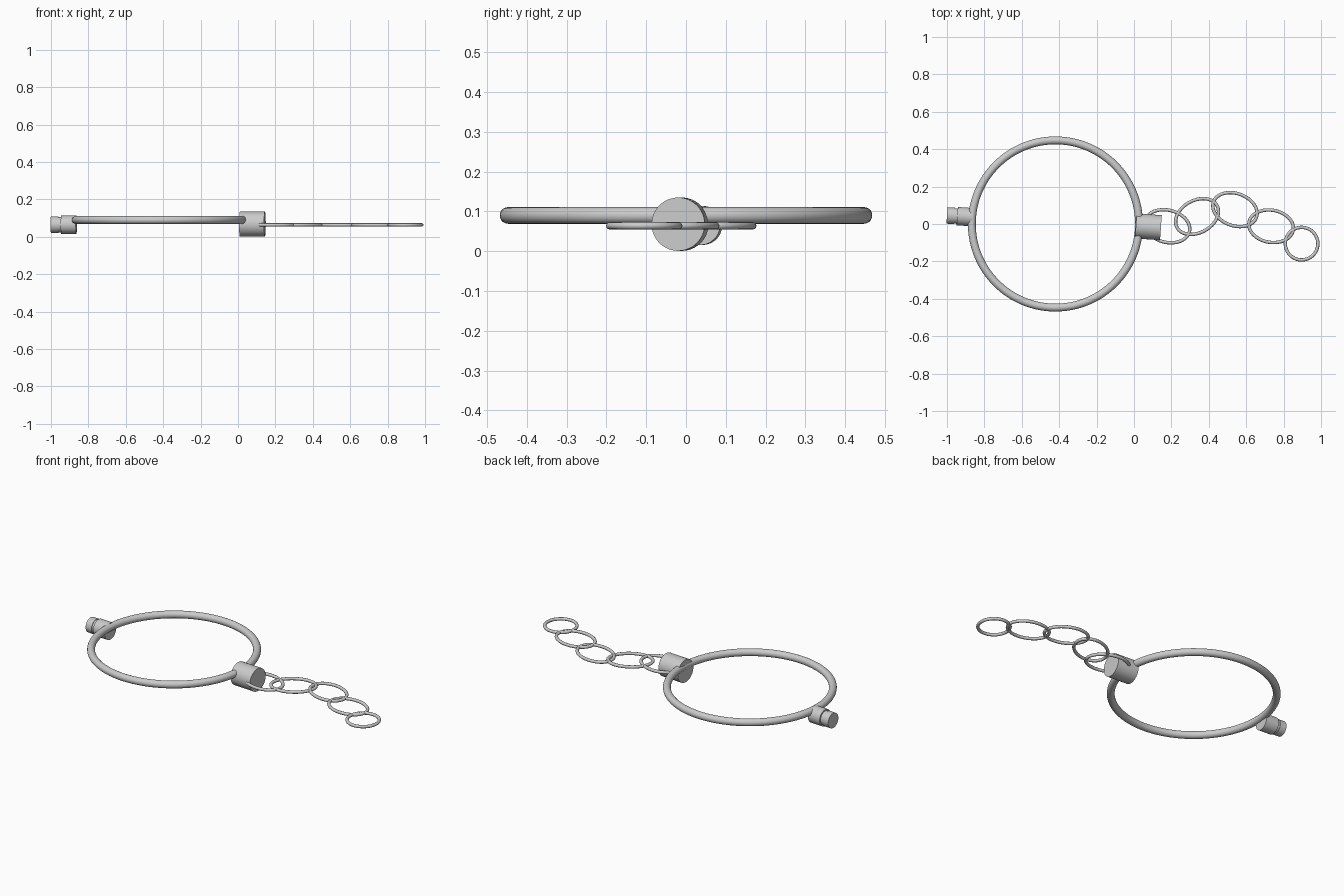
import bpy, bmesh
from math import pi, sin, cos, radians
from mathutils import Matrix, Vector

if "Cube" in bpy.data.objects:
    bpy.data.objects.remove(bpy.data.objects["Cube"])


def grid_object(name, rings, closed, matrix):
    """Skin a list of vertex rings; closed joins last to first, otherwise ends are capped."""
    bm = bmesh.new()
    vs = [[bm.verts.new(p) for p in ring] for ring in rings]
    n, m = len(vs), len(vs[0])
    for i in range(n if closed else n - 1):
        a, b = vs[i], vs[(i + 1) % n]
        for j in range(m):
            k = (j + 1) % m
            bm.faces.new((a[j], b[j], b[k], a[k]))
    if not closed:
        bm.faces.new(vs[0])
        bm.faces.new(vs[-1][::-1])
    bmesh.ops.recalc_face_normals(bm, faces=bm.faces)
    me = bpy.data.meshes.new(name)
    bm.to_mesh(me)
    bm.free()
    ob = bpy.data.objects.new(name, me)
    bpy.context.collection.objects.link(ob)
    ob.matrix_world = matrix
    bpy.ops.object.select_all(action='DESELECT')
    ob.select_set(True)
    bpy.context.view_layer.objects.active = ob
    bpy.ops.object.shade_smooth_by_angle(angle=radians(35))
    return ob


def place(loc, deg):
    return Matrix.Translation(loc) @ Matrix.Rotation(radians(deg), 4, 'Z')


def loop(name, loc, a, b, r, deg=0, segs=64, sides=12):
    """Round wire swept along a flat ellipse with half axes a, b."""
    rings = []
    for i in range(segs):
        t = 2 * pi * i / segs
        c = Vector((a * cos(t), b * sin(t), 0))
        out = Vector((b * cos(t), a * sin(t), 0)).normalized()
        rings.append([c + out * r * cos(u) + Vector((0, 0, r * sin(u)))
                      for u in (2 * pi * j / sides for j in range(sides))])
    return grid_object(name, rings, True, place(loc, deg))


def lathe_x(name, loc, profile, deg=0, sides=48):
    """Turned part around its local x axis; profile is (x, radius)."""
    rings = [[(x, r * cos(2 * pi * j / sides), r * sin(2 * pi * j / sides))
              for j in range(sides)] for x, r in profile]
    return grid_object(name, rings, False, place(loc, deg))


# main hoop
loop("hoop", (-0.42, 0, 0.09), 0.447, 0.447, 0.021, segs=128, sides=20)

# large end cap, where the chain is anchored
lathe_x("chain_end_cap", (0.077, -0.015, 0.068), [(-0.067, 0.067), (0.067, 0.067)], -4)

# small clasp barrel with a slimmer stepped tip
lathe_x("clasp_barrel", (-0.93, 0.041, 0.065),
        [(-0.07, 0.044), (-0.03, 0.044), (-0.03, 0.041), (-0.015, 0.041),
         (-0.015, 0.049), (0.066, 0.049)], -4)

# extension chain: x, y, half length, half width, angle
links = [(0.178, -0.012, 0.122, 0.086, -14),
         (0.337, 0.040, 0.122, 0.086, 29),
         (0.540, 0.077, 0.122, 0.086, -20),
         (0.733, -0.012, 0.120, 0.086, -10),
         (0.896, -0.105, 0.087, 0.087, 0)]
for i, (x, y, a, b, deg) in enumerate(links):
    loop(f"chain_link_{i + 1}", (x, y, 0.064), a, b, 0.009, deg)
